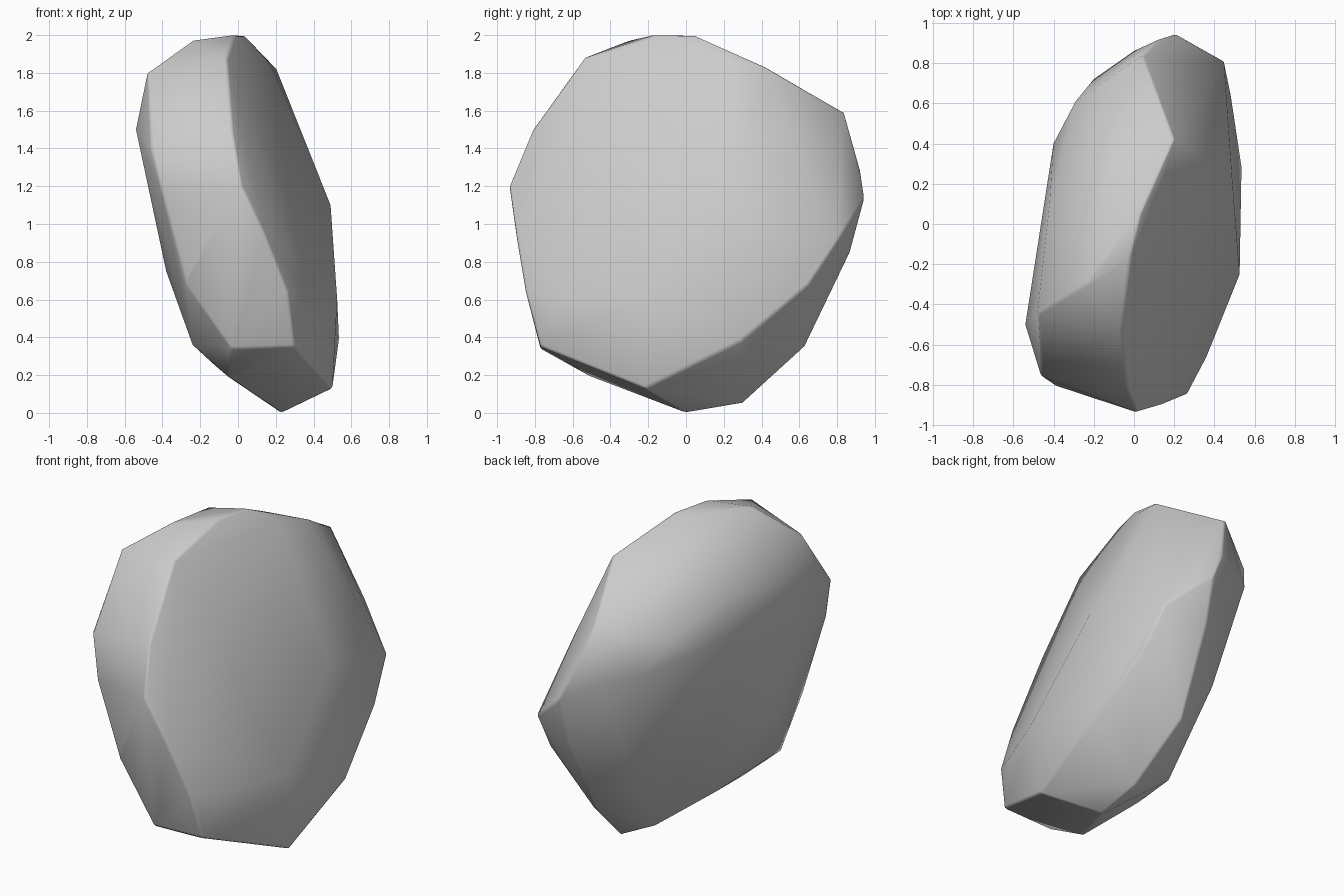
import bpy, bmesh

# Rim and gentle swell of the broad right-hand face, walked from the top round the front
right_face = [
    (0.03, 0.04, 2.0), (-0.02, -0.17, 2.0), (-0.06, -0.54, 1.88), (-0.03, -0.81, 1.5),
    (0.02, -0.935, 1.2), (0.14, -0.9, 0.95), (0.26, -0.85, 0.65), (0.3, -0.77, 0.35),
    (0.36, -0.66, 0.6), (0.5, -0.22, 0.13), (0.535, 0.29, 0.38), (0.48, 0.65, 0.68),
    (0.45, 0.81, 0.92), (0.34, 0.62, 1.35), (0.2, 0.42, 1.83), (0.14, 0.2, 1.88),
    (0.25, 0.3, 1.67), (0.49, 0.2, 1.1), (0.525, -0.25, 0.6)]

# Outermost belt around the back and underside
belt = [
    (0.23, 0.0, 0.0), (0.24, 0.30, 0.05), (0.18, 0.63, 0.35), (0.2, 0.87, 0.85),
    (0.21, 0.945, 1.13), (0.13, 0.92, 1.3), (0.04, 0.84, 1.59), (-0.05, -0.5, 0.19),
    (-0.03, -0.77, 0.34)]

# Rim of the smaller left-hand face
left_rim = [
    (-0.24, -0.3, 1.97), (-0.2, 0.0, 1.96), (-0.48, -0.45, 1.8), (-0.54, -0.5, 1.5),
    (-0.46, -0.76, 1.4), (-0.4, -0.8, 1.15), (-0.28, -0.76, 0.7), (-0.24, -0.58, 0.36),
    (-0.12, -0.1, 0.25), (0.0, 0.3, 0.17), (-0.05, 0.62, 0.65), (-0.2, 0.72, 1.3),
    (0.0, 0.86, 1.25), (-0.29, 0.61, 1.5), (-0.4, 0.4, 1.4), (-0.42, 0.1, 1.65),
    (-0.1, 0.4, 1.81), (-0.45, 0.0, 1.2), (-0.38, -0.3, 0.75)]

# Boulder: wrap the rims in a hull
bm = bmesh.new()
for co in right_face + belt + left_rim:
    bm.verts.new(co)
bmesh.ops.convex_hull(bm, input=bm.verts)
loose = [v for v in bm.verts if not v.link_faces]
bmesh.ops.delete(bm, geom=loose, context='VERTS')
bmesh.ops.recalc_face_normals(bm, faces=bm.faces)
mesh = bpy.data.meshes.new("boulder")
bm.to_mesh(mesh)
bm.free()
boulder = bpy.data.objects.new("boulder", mesh)
bpy.context.collection.objects.link(boulder)

# Soft worn shading with the broad faces kept flat
bpy.context.view_layer.objects.active = boulder
boulder.select_set(True)
bpy.ops.object.shade_smooth()
bevel = boulder.modifiers.new("worn_edges", 'BEVEL')
bevel.width = 0.014
bevel.segments = 2
bevel.limit_method = 'ANGLE'
bevel.angle_limit = 0.6
